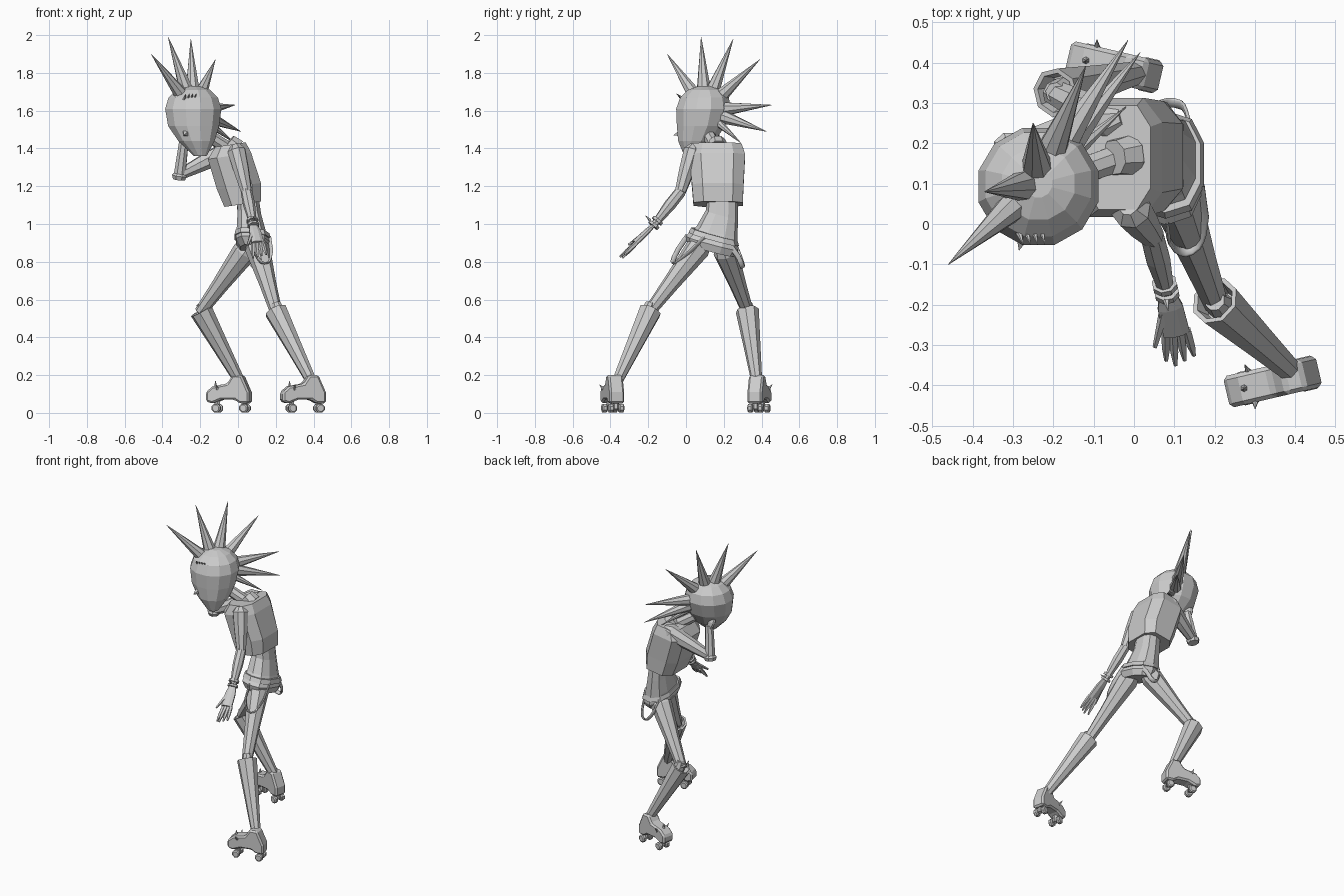
import bpy, bmesh, math
from mathutils import Vector, Matrix

cube = bpy.data.objects.get("Cube")
if cube:
    bpy.data.objects.remove(cube)

grey = bpy.data.materials.new("plain grey")
grey.use_nodes = True
COLOR = (0.6, 0.6, 0.6, 1)
grey.diffuse_color = COLOR
grey.node_tree.nodes["Principled BSDF"].inputs["Base Color"].default_value = COLOR


def finish(name, bm):
    bmesh.ops.recalc_face_normals(bm, faces=bm.faces)
    mesh = bpy.data.meshes.new(name)
    bm.to_mesh(mesh)
    bm.free()
    mesh.materials.append(grey)
    ob = bpy.data.objects.new(name, mesh)
    bpy.context.collection.objects.link(ob)
    return ob


def skin(name, rings):
    """Join rings of points into a capped shell."""
    bm = bmesh.new()
    loops = [[bm.verts.new(p) for p in ring] for ring in rings]
    n = len(loops[0])
    for a, b in zip(loops, loops[1:]):
        for i in range(n):
            j = (i + 1) % n
            bm.faces.new((a[i], a[j], b[j], b[i]))
    bm.faces.new(loops[0][::-1])
    bm.faces.new(loops[-1])
    return finish(name, bm)


def limb(name, a, b, steps=((0, 1), (1, 1)), scale=1.0, sides=8, flat=1.0):
    """Straight tube from a to b; steps are (position, radius)."""
    a, b = Vector(a), Vector(b)
    turn = (b - a).to_track_quat('Z', 'Y')
    rings = []
    for t, r in steps:
        mid = a.lerp(b, t)
        rings.append([mid + turn @ Vector((math.cos(w) * r * scale,
                                           math.sin(w) * r * scale * flat, 0))
                      for w in (math.tau * (i + 0.5) / sides for i in range(sides))])
    return skin(name, rings)


def stack(name, levels, sides=10, power=1.0, slope=(0, 0)):
    """Upright shell; levels are (x, y, z, half depth, half width)."""
    rings = []
    for x, y, z, rx, ry in levels:
        ring = []
        for i in range(sides):
            w = math.tau * (i + 0.5) / sides
            c, s = math.cos(w), math.sin(w)
            c = math.copysign(abs(c) ** power, c) * rx
            s = math.copysign(abs(s) ** power, s) * ry
            ring.append(Vector((x + c, y + s, z + slope[0] * c + slope[1] * s)))
        rings.append(ring)
    return skin(name, rings)


def spike(name, base, tip, radius, sides=8):
    return limb(name, base, tip, ((0, radius), (1, 0.001)), sides=sides)


# Head, face and neck
stack("head", [(-.2, .02, 1.36, .035, .03), (-.22, .055, 1.44, .1, .1),
               (-.235, .08, 1.52, .14, .133), (-.237, .093, 1.61, .154, .15),
               (-.237, .098, 1.67, .135, .133), (-.237, .1, 1.71, .093, .092),
               (-.237, .1, 1.73, .035, .035)], sides=12)
limb("neck", (-.02, .17, 1.38), (-.16, .12, 1.47), ((0, .036), (1, .034)))
limb("collar", (-.01, .17, 1.4), (-.05, .165, 1.435), ((0, .055), (1, .045)))
spike("nose", (-.27, -.01, 1.485), (-.285, -.065, 1.47), .033, 4)
for i in range(4):
    x = -.285 + .018 * i
    spike("brow_spike", (x, -.02 + .004 * i, 1.66), (x + .01, -.05, 1.69), .009, 5)

# Spiked crest running from forehead to nape
center = Vector((-.237, .1, 1.6))
for tip in ((-.46, -.10, 1.90), (-.37, .08, 1.99), (-.25, .25, 1.98), (-.12, .39, 1.87),
            (-.015, .455, 1.63), (.015, .425, 1.49), (-.02, .29, 1.43)):
    tip = Vector(tip)
    base = center + (tip - center).normalized() * .105
    spike("crest_spike", base, tip, .04 if tip.z > 1.45 else .025)

# Jacket leaning forward, shirt and belt
stack("jacket", [(.025, .17, 1.105, .102, .137), (.005, .168, 1.2, .122, .143),
                 (-.045, .165, 1.36, .12, .155), (-.04, .165, 1.42, .085, .135)],
      sides=8, power=.6, slope=(.15, 0))
TILT = (-.1, -.27)
stack("shirt", [(.05, .195, 1.15, .06, .08), (.06, .19, 1.05, .065, .085),
                (.07, .165, .96, .08, .108), (.08, .135, .9, .095, .138),
                (.085, .13, .86, .075, .122)], sides=10, power=.8, slope=TILT)
stack("belt", [(.078, .147, .92, .1, .134), (.076, .15, .948, .093, .122)],
      sides=10, power=.8, slope=TILT)


def strap(name, points):
    curve = bpy.data.curves.new(name, 'CURVE')
    curve.dimensions = '3D'
    curve.extrude, curve.bevel_depth, curve.bevel_resolution = .01, .004, 0
    curve.resolution_u = 3
    spline = curve.splines.new('BEZIER')
    spline.bezier_points.add(len(points) - 1)
    for p, co in zip(spline.bezier_points, points):
        p.co = co
        p.handle_left_type = p.handle_right_type = 'AUTO'
    curve.materials.append(grey)
    bpy.context.collection.objects.link(bpy.data.objects.new(name, curve))


# Loose hanging straps
strap("left_strap", [(.08, .01, .94), (.1, -.06, .83), (.14, -.065, .79),
                     (.17, -.02, .82), (.165, .1, .93)])
strap("right_strap", [(.14, .2, .92), (.13, .275, .83), (.1, .3, .77),
                      (.05, .29, .81), (.02, .25, .91)])

# Left arm, hanging forward
shoulder, elbow, wrist = (-.01, .04, 1.4), (.045, -.03, 1.17), (.08, -.165, 1.0)
limb("left_upper_arm", shoulder, elbow, ((-.08, .025), (.05, .05), (.5, .043), (1, .03)))
limb("left_forearm", elbow, wrist, ((-.1, .02), (0, .031), (.4, .032), (1, .02)))
for t in (.86, 1.0):
    mid = Vector(elbow).lerp(Vector(wrist), t)
    limb("bracelet", mid, mid + Vector((.002, -.01, -.012)), scale=.032)
spike("bracelet_spike", (.08, -.19, 1.02), (.085, -.215, 1.045), .008, 5)
limb("left_palm", wrist, (.105, -.27, .9), ((0, .02), (.4, .034), (1, .036)), flat=.45)
for i in range(4):
    root = (.08 + .017 * i, -.262, .9)
    limb("finger", root, (.08 + .023 * i, -.35 + .012 * abs(i - 1), .82 + .006 * i),
         ((0, .012), (.6, .011), (1, .005)), sides=5)
limb("thumb", (.075, -.22, .95), (.052, -.305, .89), ((0, .014), (1, .006)), sides=5)

# Right arm, raised to the face
limb("right_upper_arm", (-.05, .26, 1.39), (-.3, .19, 1.265),
     ((-.1, .03), (.05, .055), (.6, .042), (1, .03)))
limb("right_forearm", (-.312, .19, 1.235), (-.285, .16, 1.45),
     ((0, .034), (.1, .042), (.15, .033), (1, .026)))
limb("right_hand", (-.287, .165, 1.43), (-.31, .13, 1.54),
     ((0, .024), (.4, .038), (1, .02)), flat=.5)

# Legs with flared open boots
BOOT = ((.1, .04), (0, .05), (0, .062), (.5, .045), (1, .029))
for side, hip, knee, ankle in (
        ("left", (.095, .085, .9), (.2, -.19, .54), (.39, -.365, .165)),
        ("right", (.055, .2, .88), (-.195, .325, .54), (.01, .375, .165))):
    limb(side + "_thigh", hip, knee, ((-.05, .045), (.08, .066), (.6, .045), (1.02, .032)))
    limb(side + "_knee", Vector(knee) + Vector((0, 0, .04)), Vector(knee).lerp(Vector(ankle), .2),
         ((0, .026), (.4, .036), (1, .036)))
    limb(side + "_boot", knee, ankle, BOOT)

# Roller skates: side profile runs from heel to toe
SOLE = [(0, .05), (0, .11), (.04, .2), (.09, .2), (.12, .155), (.2, .14), (.235, .11),
        (.235, .06), (.2, .05), (.15, .07), (.08, .07), (.05, .05)]


def skate(side, heel, toe):
    run = Vector(toe) - Vector(heel)
    frame = Matrix.Translation((*heel, 0)) @ Matrix.Rotation(math.atan2(run.y, run.x), 4, 'Z')
    place = lambda u, v, z: frame @ Vector((u, v, z))
    bm = bmesh.new()
    face = bm.faces.new([bm.verts.new(place(u, -.04, z)) for u, z in SOLE])
    out = bmesh.ops.extrude_face_region(bm, geom=[face])
    verts = [g for g in out["geom"] if isinstance(g, bmesh.types.BMVert)]
    bmesh.ops.translate(bm, verts=verts, vec=place(0, .08, 0) - place(0, 0, 0))
    shoe = finish(side + "_skate", bm)
    bevel = shoe.modifiers.new("soft edges", 'BEVEL')
    bevel.width, bevel.segments = .01, 1
    for u in (.03, .18):
        limb(side + "_axle", place(u, -.04, .028), place(u, .04, .028), scale=.009, sides=6)
        limb(side + "_truck", place(u, 0, .02), place(u, 0, .08), scale=.016, sides=6)
        for v in (-.028, .028):
            limb(side + "_wheel", place(u, v - .014, .025), place(u, v + .014, .025),
                 ((0, .018), (.2, .025), (.8, .025), (1, .018)))
    spike(side + "_toe_spike", place(.19, 0, .135), place(.19, 0, .17), .011, 6)
    for v in (-1, 1):
        spike(side + "_side_spike", place(.17, v * .034, .125),
              place(.175, v * .056, .15), .01, 6)


skate("left", (.458, -.364), (.23, -.417))
skate("right", (.066, .362), (-.16, .415))
